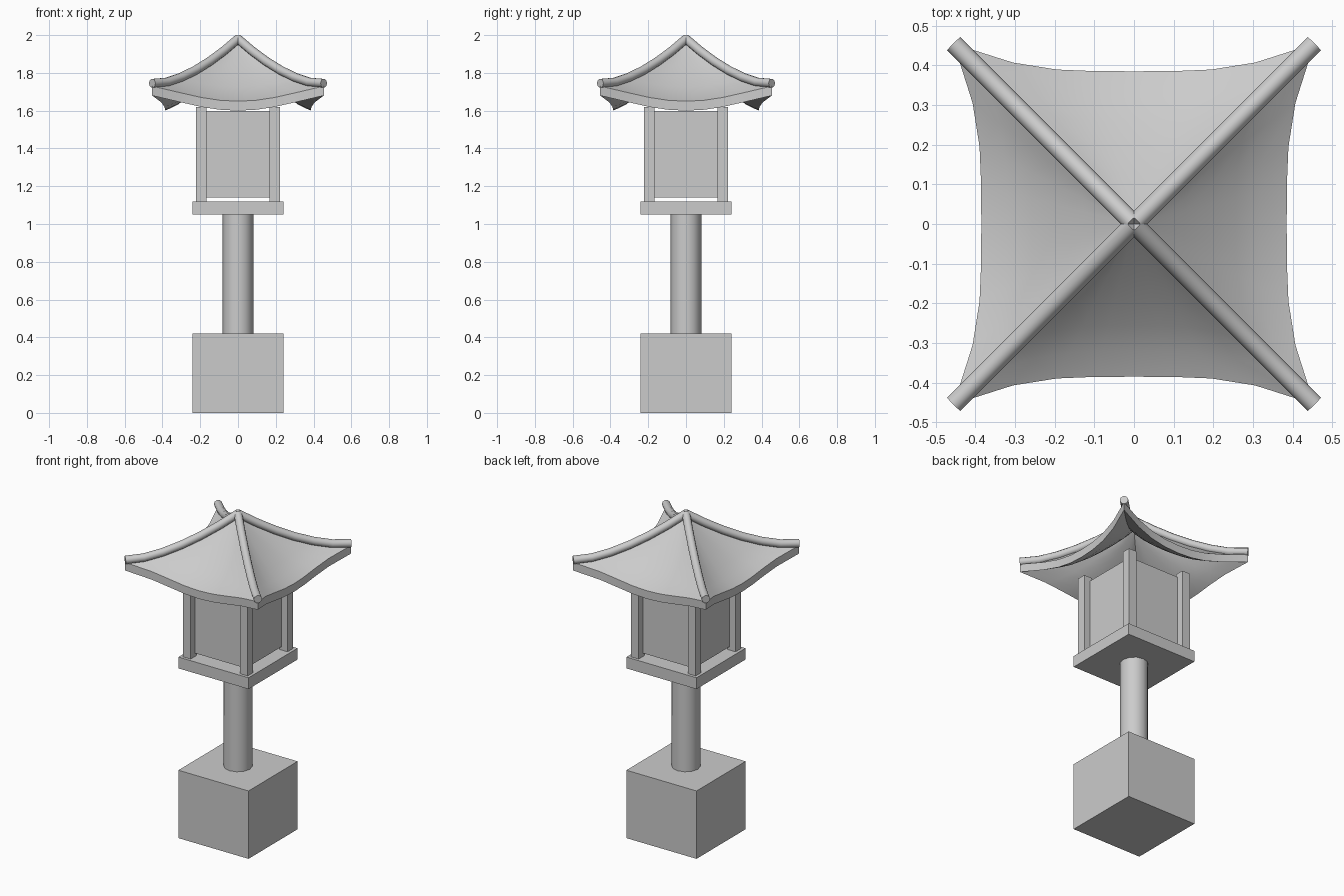
import bpy, bmesh, math
from mathutils import Matrix

if "Cube" in bpy.data.objects:
    bpy.data.objects.remove(bpy.data.objects["Cube"])

EAVE, EAVE_Z, RISE, THICK = 0.385, 1.65, 0.315, 0.05


def box(name, cx, cy, half, z0, z1):
    bpy.ops.mesh.primitive_cube_add(size=1, location=(cx, cy, (z0 + z1) / 2))
    ob = bpy.context.object
    ob.name = name
    ob.scale = (2 * half, 2 * half, z1 - z0)
    bpy.ops.object.transform_apply(location=False, rotation=False, scale=True)
    return ob


def smooth(ob, degrees):
    bpy.ops.object.select_all(action='DESELECT')
    ob.select_set(True)
    bpy.context.view_layer.objects.active = ob
    bpy.ops.object.shade_smooth_by_angle(angle=math.radians(degrees))


def roof_point(u, t):
    """u: -1..1 along the eave, t: 0 at apex to 1 at eave."""
    r = EAVE * t * (1 + 0.18 * u ** 4)
    z = EAVE_Z + RISE * (1 - t) ** 1.3 + 0.08 * u * u * t * t
    return (u * r, -r, z)


# Plinth, column and platform
box("base_block", 0, 0, 0.24, 0, 0.42)
bpy.ops.mesh.primitive_cylinder_add(vertices=12, radius=0.081, depth=0.63,
                                    location=(0, 0, 0.735))
column = bpy.context.object
column.name = "column"
smooth(column, 40)
box("platform", 0, 0, 0.24, 1.05, 1.12)

# Lamp housing and corner posts
box("lamp_box", 0, 0, 0.18, 1.14, 1.597)
for sx in (-1, 1):
    for sy in (-1, 1):
        box("corner_post", sx * 0.195, sy * 0.195, 0.027, 1.12, 1.62)

# Roof shell: one curved face turned four times, thickened downwards
bm = bmesh.new()
NU, NT = 8, 6
for k in range(4):
    rot = Matrix.Rotation(k * math.pi / 2, 3, 'Z')
    apex = bm.verts.new(roof_point(0, 0))
    rows = []
    for j in range(1, NT + 1):
        row = []
        for i in range(NU + 1):
            v = bm.verts.new(roof_point(-1 + 2 * i / NU, j / NT))
            v.co = rot @ v.co
            row.append(v)
        rows.append(row)
    for i in range(NU):
        bm.faces.new((apex, rows[0][i], rows[0][i + 1]))
        for a, b in zip(rows, rows[1:]):
            bm.faces.new((a[i], b[i], b[i + 1], a[i + 1]))
bmesh.ops.remove_doubles(bm, verts=bm.verts, dist=1e-4)
ext = bmesh.ops.extrude_face_region(bm, geom=bm.faces[:], use_keep_orig=True)
for g in ext["geom"]:
    if isinstance(g, bmesh.types.BMVert):
        g.co.z -= THICK
bmesh.ops.recalc_face_normals(bm, faces=bm.faces)
mesh = bpy.data.meshes.new("roof")
bm.to_mesh(mesh)
bm.free()
roof = bpy.data.objects.new("roof", mesh)
bpy.context.collection.objects.link(roof)
smooth(roof, 35)

# Round ridge poles along the four hips
for k in range(4):
    cu = bpy.data.curves.new("ridge_pole", 'CURVE')
    cu.dimensions = '3D'
    cu.bevel_depth = 0.024
    cu.bevel_resolution = 3
    cu.use_fill_caps = True
    sp = cu.splines.new('POLY')
    sp.points.add(NT)
    for j, p in enumerate(sp.points):
        x, y, z = roof_point(1, j / NT)
        p.co = (x, y, z + 0.015, 1)
    ob = bpy.data.objects.new("ridge_pole", cu)
    ob.rotation_euler.z = k * math.pi / 2
    bpy.context.collection.objects.link(ob)
    bpy.ops.object.select_all(action='DESELECT')
    ob.select_set(True)
    bpy.context.view_layer.objects.active = ob
    bpy.ops.object.convert(target='MESH')
    smooth(bpy.context.object, 50)
